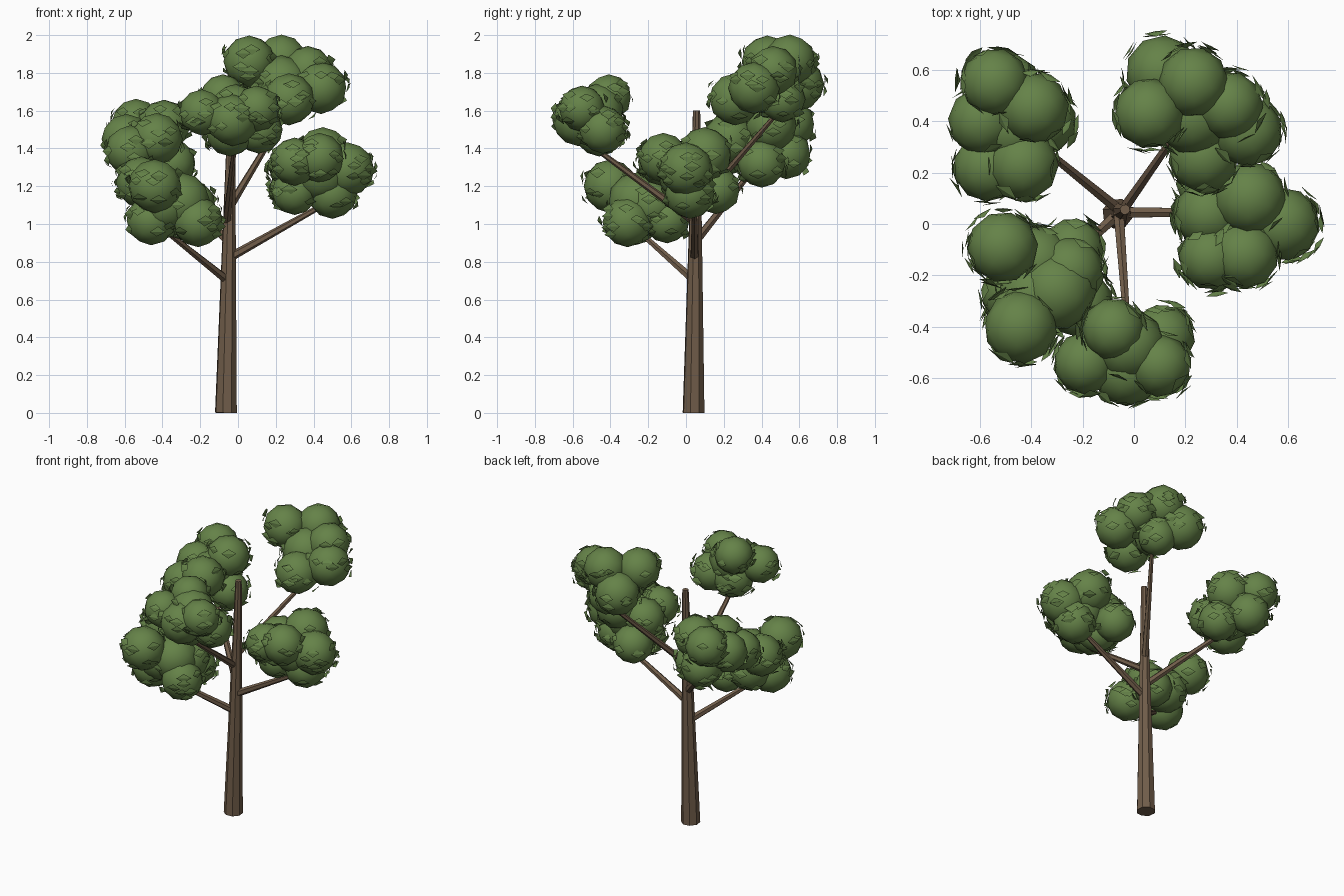
import bpy, bmesh, math, random
from mathutils import Vector, Matrix

random.seed(4)
cube = bpy.data.objects.get("Cube")
if cube:
    bpy.data.objects.remove(cube, do_unlink=True)


def material(name, rgb):
    mat = bpy.data.materials.new(name)
    mat.use_nodes = True
    mat.diffuse_color = (*rgb, 1)
    mat.node_tree.nodes["Principled BSDF"].inputs["Base Color"].default_value = (*rgb, 1)
    return mat


bark = material("brown bark", (0.165, 0.11, 0.068))
green = material("leaf green", (0.13, 0.225, 0.065))


def finish(bm, name, mat):
    mesh = bpy.data.meshes.new(name)
    bm.to_mesh(mesh)
    bm.free()
    mesh.materials.append(mat)
    obj = bpy.data.objects.new(name, mesh)
    bpy.context.collection.objects.link(obj)
    return obj


def limb(name, start, end, r_start, r_end, sides):
    """Tapered, flat-sided piece of wood between two points."""
    start, end = Vector(start), Vector(end)
    axis = end - start
    turn = axis.to_track_quat("Z", "Y").to_matrix().to_4x4()
    bm = bmesh.new()
    bmesh.ops.create_cone(bm, cap_ends=True, segments=sides, radius1=r_start,
                          radius2=r_end, depth=axis.length,
                          matrix=Matrix.Translation((start + end) / 2) @ turn)
    return finish(bm, name, bark)


def add_leaf(bm, centre, normal):
    """Upright diamond folded along its long, level axis."""
    side = Vector((-normal.y, normal.x, 0)).normalized()
    up = normal.cross(side)
    size = random.uniform(0.85, 1.15)
    tilt = random.uniform(-0.008, 0.012)
    points = [side * 0.042, up * 0.026 - normal * 0.006 + normal * tilt,
              side * -0.042, up * -0.026 - normal * 0.006 - normal * tilt]
    a, b, c, d = [bm.verts.new(centre + p * size) for p in points]
    bm.faces.new((a, b, c))
    bm.faces.new((a, c, d))


def canopy(name, blobs):
    """Cluster of smooth round clumps with loose leaves around the outside."""
    bm = bmesh.new()
    leaves = bmesh.new()
    for x, y, z, r in blobs:
        centre = Vector((x, y, z))
        spin = Matrix.Rotation(random.uniform(0, math.tau), 4, "Z")
        bmesh.ops.create_icosphere(bm, subdivisions=2, radius=r * 1.02,
                                   matrix=Matrix.Translation(centre) @ spin)
        for i in range(22):
            angle = random.uniform(0, math.tau)
            rise = random.uniform(-0.65, 0.6)
            flat = math.sqrt(1 - rise * rise)
            normal = Vector((flat * math.cos(angle), flat * math.sin(angle), rise))
            spot = centre + normal * (r + random.uniform(0.006, 0.024))
            if all((spot - Vector(b[:3])).length > b[3] + 0.005 for b in blobs):
                add_leaf(leaves, spot, normal)
    for face in bm.faces:
        face.smooth = True
    finish(bm, name + "_foliage", green)
    finish(leaves, name + "_leaves", green)


# Trunk
limb("trunk", (-0.064, 0.04, 0), (-0.035, 0.056, 1.6), 0.06, 0.02, 8)

# Branches
limb("left_branch", (-0.05, 0.045, 0.82), (0.45, 0.045, 1.1), 0.024, 0.014, 6)
limb("front_right_branch", (-0.055, 0.045, 0.7), (-0.38, -0.25, 0.96), 0.024, 0.014, 6)
limb("back_right_branch", (-0.045, 0.045, 0.9), (-0.46, 0.38, 1.32), 0.024, 0.014, 6)
limb("back_left_branch", (-0.05, 0.045, 1.08), (0.24, 0.46, 1.56), 0.023, 0.013, 6)
limb("front_branch", (-0.06, 0.05, 1.01), (-0.02, -0.48, 1.4), 0.023, 0.013, 6)

# Foliage clusters, each clump as centre and radius
canopy("left", [
    (0.30, -0.13, 1.33, 0.125), (0.45, 0.10, 1.37, 0.14), (0.58, 0, 1.29, 0.14),
    (0.50, 0.02, 1.16, 0.13), (0.29, 0.16, 1.18, 0.125), (0.43, -0.12, 1.35, 0.13),
    (0.29, 0.04, 1.31, 0.13), (0.30, 0, 1.17, 0.12), (0.44, 0, 1.27, 0.15)])
canopy("front_right", [
    (-0.44, -0.40, 1.2, 0.14), (-0.51, -0.09, 1.22, 0.135), (-0.30, -0.26, 1.12, 0.15),
    (-0.21, -0.31, 1.01, 0.13), (-0.24, -0.10, 1.02, 0.12), (-0.46, -0.27, 1.02, 0.13),
    (-0.38, -0.15, 1.07, 0.14), (-0.25, -0.18, 1.1, 0.13), (-0.39, -0.28, 1.1, 0.14)])
canopy("back_right", [
    (-0.54, 0.55, 1.53, 0.13), (-0.39, 0.45, 1.52, 0.135), (-0.59, 0.40, 1.45, 0.13),
    (-0.57, 0.22, 1.39, 0.13), (-0.43, 0.23, 1.45, 0.135), (-0.35, 0.40, 1.32, 0.125),
    (-0.49, 0.53, 1.37, 0.13), (-0.47, 0.37, 1.41, 0.15)])
canopy("back_left", [
    (0.06, 0.43, 1.86, 0.135), (0.23, 0.55, 1.865, 0.135), (0.11, 0.59, 1.74, 0.14),
    (0.44, 0.36, 1.72, 0.135), (0.37, 0.46, 1.81, 0.13), (0.27, 0.26, 1.66, 0.135),
    (0.23, 0.42, 1.74, 0.15), (0.24, 0.51, 1.66, 0.12)])
canopy("front", [
    (-0.08, -0.41, 1.67, 0.12), (-0.19, -0.54, 1.59, 0.12), (-0.03, -0.57, 1.55, 0.135),
    (0.10, -0.55, 1.61, 0.12), (0.11, -0.44, 1.5, 0.125), (-0.04, -0.46, 1.49, 0.13),
    (-0.02, -0.47, 1.6, 0.14)])
